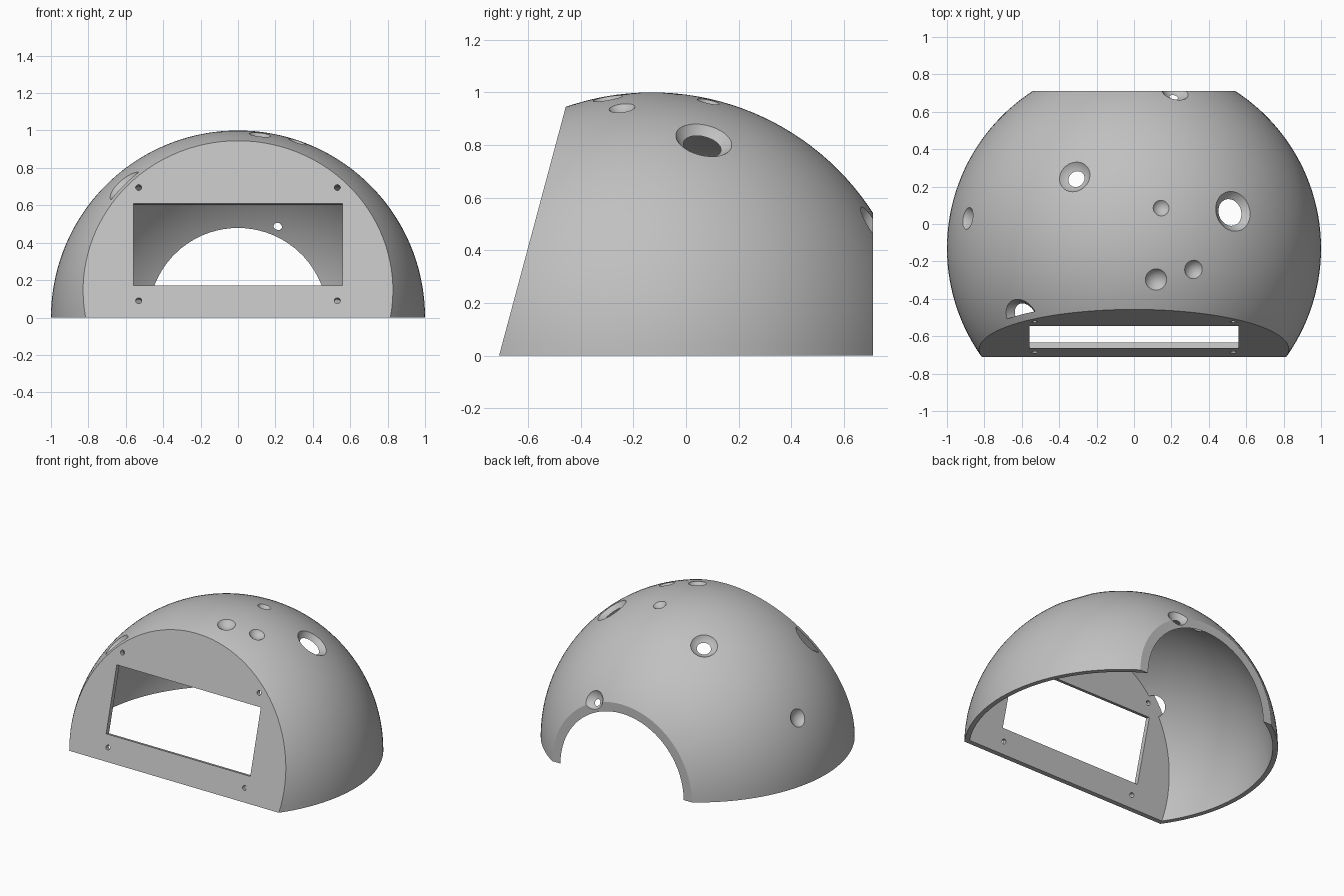
import bpy, bmesh, math
from mathutils import Matrix, Vector

if "Cube" in bpy.data.objects:
    bpy.data.objects.remove(bpy.data.objects["Cube"], do_unlink=True)

CENTRE = Vector((0, -0.13, 0))
WALL = 0.033
HALF = 0.71                      # half depth of the model
TILT = math.radians(15)
LEAN = Matrix.Rotation(-TILT, 4, "X")
FRONT_OUT = Vector((0, -math.cos(TILT), math.sin(TILT)))
FRONT_FOOT = Vector((0, -HALF, 0))

grey = bpy.data.materials.new("plain_grey")
grey.use_nodes = True
colour = (0.53, 0.53, 0.53, 1)
grey.diffuse_color = colour
grey.node_tree.nodes["Principled BSDF"].inputs["Base Color"].default_value = colour


def make(name, bm):
    bmesh.ops.recalc_face_normals(bm, faces=bm.faces)
    mesh = bpy.data.meshes.new(name)
    bm.to_mesh(mesh)
    bm.free()
    mesh.materials.append(grey)
    obj = bpy.data.objects.new(name, mesh)
    bpy.context.collection.objects.link(obj)
    return obj


def ball(name, radius, centre, segments, planes):
    """Sphere trimmed and capped by planes given as (point, outward normal)."""
    bm = bmesh.new()
    bmesh.ops.create_uvsphere(bm, u_segments=segments, v_segments=segments // 2,
                              radius=radius, matrix=Matrix.Translation(centre))
    for point, normal in planes:
        geom = bm.verts[:] + bm.edges[:] + bm.faces[:]
        bmesh.ops.bisect_plane(bm, geom=geom, dist=1e-5, plane_co=point,
                               plane_no=normal, clear_outer=True)
        rim = [e for e in bm.edges if e.is_boundary]
        if rim:
            bmesh.ops.edgeloop_fill(bm, edges=rim)
    return make(name, bm)


def on_plate(x, z):
    """Point on the leaning front face, with its tilt."""
    return Matrix.Translation((x, -HALF + z * math.tan(TILT), z)) @ LEAN


def carve(body, cutter):
    mod = body.modifiers.new("carve", "BOOLEAN")
    mod.operation = "DIFFERENCE"
    mod.solver = "EXACT"
    mod.object = cutter
    with bpy.context.temp_override(object=body, active_object=body):
        bpy.ops.object.modifier_apply(modifier=mod.name)
    bpy.data.objects.remove(cutter, do_unlink=True)


# Dome: half ball with a leaning front and a flat back
front = (FRONT_FOOT, FRONT_OUT)
plate_back = (FRONT_FOOT - FRONT_OUT * WALL, FRONT_OUT)
back = (Vector((0, HALF, 0)), Vector((0, 1, 0)))
ground = (Vector(), Vector((0, 0, -1)))
dome = ball("dome_shell", 1, CENTRE, 144, [ground, back, front])

# Hollow inside, leaving the wall and the front plate
carve(dome, ball("hollow", 1 - WALL, CENTRE, 144, [plate_back]))

# Round craters; the larger ones break through the wall
craters = [((0.53, 0.198, 0.82), 0.112), ((-0.318, 0.383, 0.867), 0.088),
           ((0.22, 0.835, 0.504), 0.073), ((-0.6, -0.375, 0.705), 0.112),
           ((0.145, 0.215, 0.966), 0.043), ((0.118, -0.167, 0.979), 0.058),
           ((0.318, -0.113, 0.941), 0.05), ((-0.89, 0.16, 0.427), 0.06)]
for direction, size in craters:
    spot = CENTRE + Vector(direction).normalized() * (1 + 0.78 * size)
    carve(dome, ball("crater", 1.28 * size, spot, 56, [plate_back]))

# Window in the front plate
bm = bmesh.new()
bmesh.ops.create_cube(bm, size=1, matrix=on_plate(0, 0.39)
                      @ Matrix.Diagonal((1.12, 0.2, 0.455, 1)))
carve(dome, make("window", bm))

# Screw holes around the window
for x in (-0.531, 0.531):
    for z in (0.09, 0.695):
        bm = bmesh.new()
        bmesh.ops.create_cone(bm, cap_ends=True, segments=24, radius1=0.016,
                              radius2=0.016, depth=0.2, matrix=on_plate(x, z)
                              @ Matrix.Rotation(math.pi / 2, 4, "X"))
        carve(dome, make("screw_hole", bm))

# Smooth curved surfaces, crisp rims
bpy.ops.object.select_all(action="DESELECT")
dome.select_set(True)
bpy.context.view_layer.objects.active = dome
bpy.ops.object.shade_smooth_by_angle(angle=math.radians(25))
